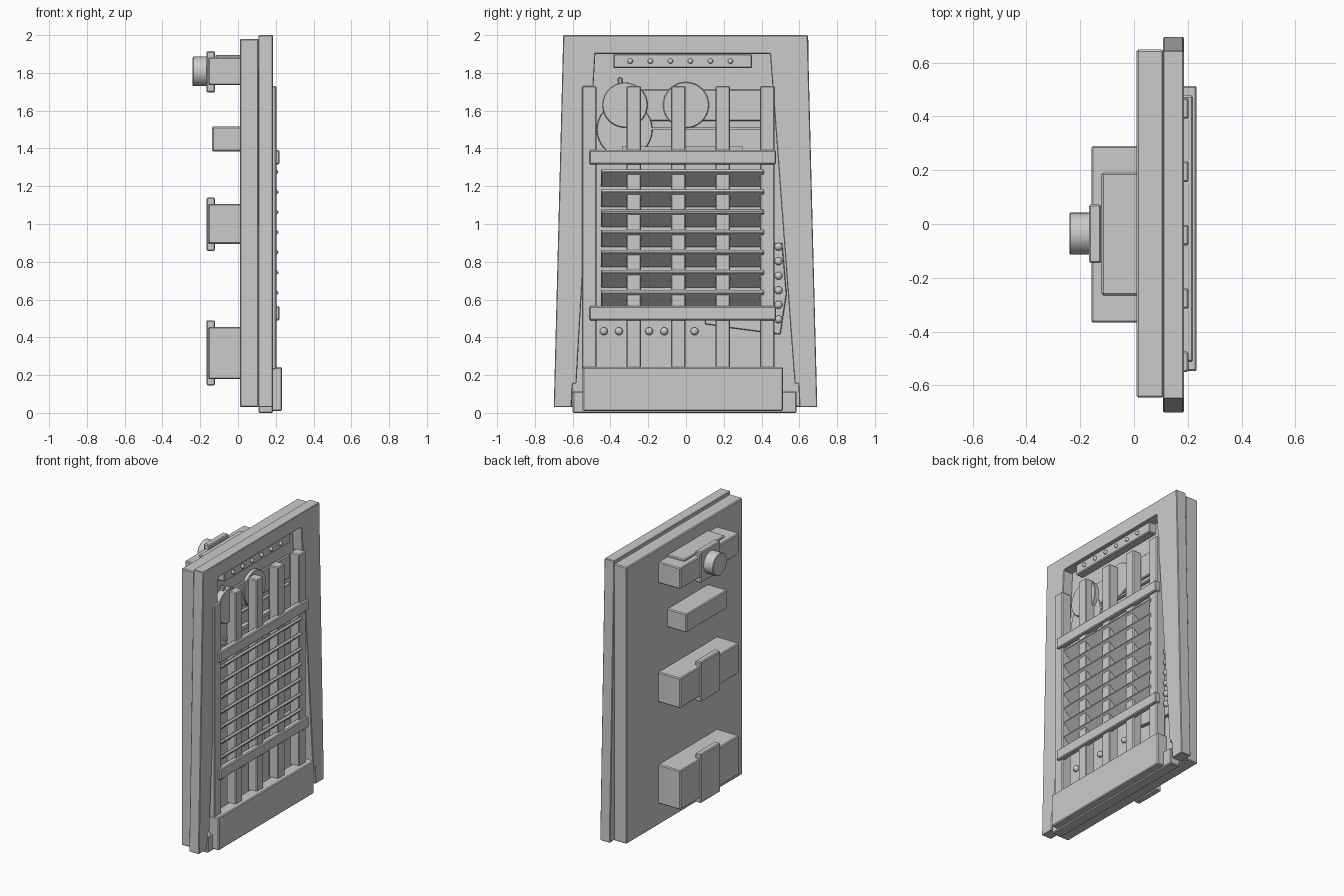
import bpy, bmesh, math
from mathutils import Matrix, Vector

if "Cube" in bpy.data.objects:
    bpy.data.objects.remove(bpy.data.objects["Cube"])

# One flat colour for the whole assembly
grey = bpy.data.materials.new("light_grey")
grey.diffuse_color = (0.6, 0.6, 0.6, 1)
grey.use_nodes = True
grey.node_tree.nodes["Principled BSDF"].inputs["Base Color"].default_value = grey.diffuse_color


def finish(name, bm, bevel=0.0, smooth=False):
    bmesh.ops.recalc_face_normals(bm, faces=bm.faces)
    me = bpy.data.meshes.new(name)
    bm.to_mesh(me)
    bm.free()
    me.materials.append(grey)
    ob = bpy.data.objects.new(name, me)
    bpy.context.collection.objects.link(ob)
    if bevel:
        m = ob.modifiers.new("bevel", 'BEVEL')
        m.width, m.segments = bevel, 1
        m.limit_method = 'ANGLE'
    if smooth:
        bpy.ops.object.select_all(action='DESELECT')
        ob.select_set(True)
        bpy.context.view_layer.objects.active = ob
        bpy.ops.object.shade_smooth_by_angle(angle=math.radians(40))
    return ob


def box(name, x, y, z, bevel=0.006, tilt=0.0):
    """Box from (min, max) ranges, optionally tilted about the y axis."""
    mid = Vector([(r[0] + r[1]) / 2 for r in (x, y, z)])
    size = [r[1] - r[0] for r in (x, y, z)]
    bm = bmesh.new()
    mat = Matrix.Translation(mid) @ Matrix.Rotation(tilt, 4, 'Y') @ Matrix.Diagonal((*size, 1))
    bmesh.ops.create_cube(bm, size=1, matrix=mat)
    return finish(name, bm, bevel)


def plate(name, outline, x0, x1, bevel=0.004):
    """Extrude a (y, z) outline along x."""
    bm = bmesh.new()
    face = bm.faces.new([bm.verts.new((x0, y, z)) for y, z in outline])
    new = bmesh.ops.extrude_face_region(bm, geom=[face])["geom"]
    bmesh.ops.translate(bm, vec=(x1 - x0, 0, 0),
                        verts=[v for v in new if isinstance(v, bmesh.types.BMVert)])
    return finish(name, bm, bevel)


def disc(name, y, z, r, x0, x1):
    bm = bmesh.new()
    mat = Matrix.Translation(((x0 + x1) / 2, y, z)) @ Matrix.Rotation(math.pi / 2, 4, 'Y')
    bmesh.ops.create_cone(bm, cap_ends=True, segments=32, radius1=r, radius2=r,
                          depth=x1 - x0, matrix=mat)
    return finish(name, bm, 0.004, True)


def rivets(name, points, x, r):
    bm = bmesh.new()
    for y, z in points:
        bmesh.ops.create_uvsphere(bm, u_segments=12, v_segments=8, radius=r,
                                  matrix=Matrix.Translation((x, y, z)))
    return finish(name, bm, 0, True)


# Back slab and splayed door frame
box("back_slab", (0.01, 0.11), (-0.645, 0.648), (0.03, 1.98))
plate("door_frame", [(-0.70, 0.03), (-0.605, 0.03), (-0.60, 0.155), (-0.58, 0.155),
                     (-0.48, 1.90), (0.445, 1.90), (0.575, 0.155), (0.595, 0.155),
                     (0.60, 0.03), (0.695, 0.03), (0.645, 2.0), (-0.65, 2.0)], 0.108, 0.185)
box("sill", (0.108, 0.185), (-0.60, 0.585), (0.0, 0.115))
box("kick_plate", (0.15, 0.233), (-0.547, 0.513), (0.01, 0.242))

# Vertical bars and cross rails
for i in range(5):
    y = -0.512 + i * 0.2355
    box(f"vertical_bar_{i + 1}", (0.13, 0.203), (y - 0.038, y + 0.038), (0.23, 1.73))
for name, z in (("lower_rail", 0.49), ("upper_rail", 1.316)):
    box(name, (0.18, 0.22), (-0.512, 0.477), (z, z + 0.075))

# Tilted louvre slats, outer edge raised
for i in range(7):
    z = 1.243 - i * 0.1065
    box(f"louvre_{i + 1}", (0.105, 0.225), (-0.45, 0.413), (z - 0.011, z + 0.011),
        0.004, -math.radians(42))

# Riveted strip under the lintel
box("top_strip", (0.10, 0.165), (-0.385, 0.35), (1.825, 1.90))
rivets("top_rivets", [(-0.295 + i * 0.106, 1.862) for i in range(6)], 0.167, 0.014)

# Side gusset with rivets, and lower rivets
plate("corner_gusset", [(0.46, 0.90), (0.51, 0.90), (0.533, 0.63), (0.50, 0.415),
                        (0.23, 0.45), (0.10, 0.47), (0.10, 0.60), (0.46, 0.60)], 0.10, 0.135)
rivets("gusset_rivets", [(0.49, 0.495 + i * 0.077) for i in range(6)], 0.14, 0.021)
rivets("lower_rivets", [(y, 0.432) for y in (-0.435, -0.355, -0.195, -0.115, 0.045)],
       0.12, 0.021)

# Wheels, panel and rods behind the upper bars
disc("large_wheel", -0.325, 1.50, 0.148, 0.10, 0.13)
disc("small_wheel", -0.323, 1.63, 0.12, 0.10, 0.155)
box("wheel_pin", (0.11, 0.14), (-0.36, -0.335), (1.70, 1.775))
disc("middle_wheel", 0.0, 1.63, 0.122, 0.10, 0.135)
box("upper_panel", (0.10, 0.125), (-0.24, 0.40), (1.545, 1.712))
box("upper_rod", (0.10, 0.13), (-0.19, 0.40), (1.50, 1.512), 0)
box("lower_rod", (0.10, 0.14), (-0.34, 0.30), (1.385, 1.41), 0)

# Brackets on the reverse, three of them strapped
for name, x, y0, y1, z0, z1 in (("bottom", -0.158, -0.367, 0.29, 0.18, 0.455),
                                ("middle", -0.158, -0.367, 0.29, 0.895, 1.107),
                                ("plain", -0.137, -0.265, 0.19, 1.385, 1.515),
                                ("top", -0.158, -0.367, 0.29, 1.735, 1.883)):
    box(name + "_bracket", (x, 0.02), (y0, y1), (z0, z1))
for name, z0, z1 in (("bottom", 0.145, 0.49), ("middle", 0.857, 1.14), ("top", 1.697, 1.915)):
    box(name + "_strap", (-0.167, -0.122), (-0.145, 0.072), (z0, z1))
box("top_bracket_cap", (-0.12, 0.02), (-0.265, 0.19), (1.87, 1.895))
disc("lock_knob", -0.036, 1.808, 0.078, -0.24, -0.16)
